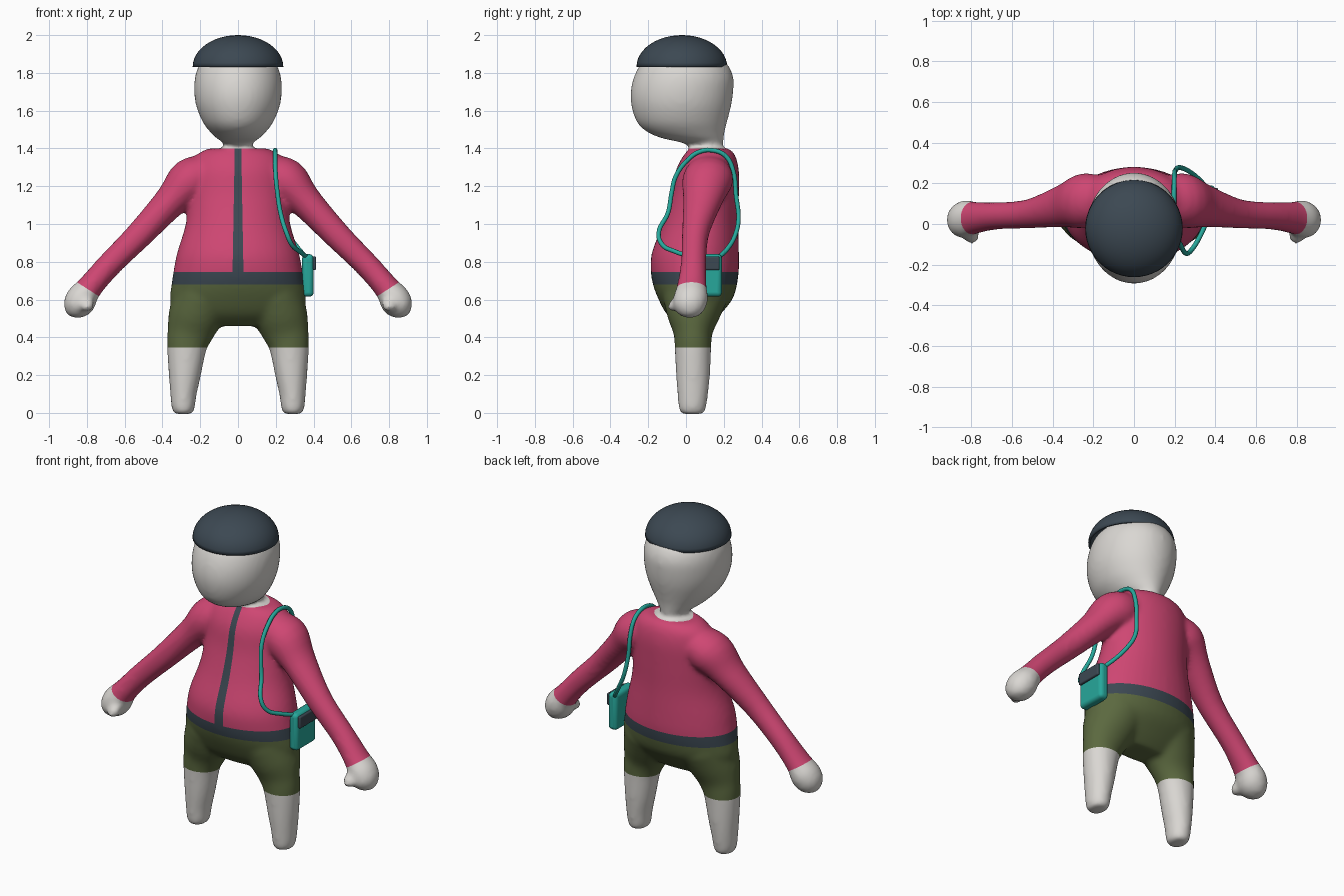
import bpy, bmesh, math
from mathutils import Vector

if "Cube" in bpy.data.objects:
    bpy.data.objects.remove(bpy.data.objects["Cube"])


def material(name, rgb):
    m = bpy.data.materials.new(name)
    m.use_nodes = True
    m.diffuse_color = (*rgb, 1)
    bsdf = next(n for n in m.node_tree.nodes if n.type == 'BSDF_PRINCIPLED')
    bsdf.inputs["Base Color"].default_value = (*rgb, 1)
    return m


skin = material("pale skin", (0.70, 0.68, 0.65))
pink = material("jacket pink", (0.62, 0.062, 0.17))
slate = material("dark slate", (0.045, 0.065, 0.085))
olive = material("shorts olive", (0.105, 0.14, 0.05))
teal = material("bag teal", (0.02, 0.39, 0.33))


def add_object(name, bm, mats):
    mesh = bpy.data.meshes.new(name)
    bmesh.ops.recalc_face_normals(bm, faces=bm.faces)
    bm.to_mesh(mesh)
    bm.free()
    ob = bpy.data.objects.new(name, mesh)
    bpy.context.collection.objects.link(ob)
    for m in mats:
        mesh.materials.append(m)
    return ob


def select_only(ob):
    bpy.ops.object.select_all(action='DESELECT')
    ob.select_set(True)
    bpy.context.view_layer.objects.active = ob


def spline(a, b, c, d, t):
    return 0.5 * (2 * b + (c - a) * t + (2 * a - 5 * b + 4 * c - d) * t * t
                  + (3 * b - a - 3 * c + d) * t ** 3)


def loft(bm, rows, side=1, sides=40, steps=4):
    """Rows are (x, y, z, half width, half depth); rings follow the path in xz."""
    rows = [rows[0]] + list(rows) + [rows[-1]]
    fine = [[spline(*q, s / steps) for q in zip(*rows[i:i + 4])]
            for i in range(len(rows) - 3) for s in range(steps)]
    fine.append(list(rows[-1]))
    rings = []
    for i, (x, y, z, w, d) in enumerate(fine):
        lo, hi = fine[max(i - 1, 0)], fine[min(i + 1, len(fine) - 1)]
        across = Vector((hi[2] - lo[2], 0, lo[0] - hi[0])).normalized()
        ring = []
        for k in range(sides):
            a = math.tau * k / sides
            p = Vector((x, y, z)) + across * w * math.cos(a) + Vector((0, d * math.sin(a), 0))
            p.x *= side
            ring.append(bm.verts.new(p))
        rings.append(ring)
    for r, s in zip(rings, rings[1:]):
        for k in range(sides):
            n = (k + 1) % sides
            bm.faces.new((r[k], r[n], s[n], s[k]))
    bm.faces.new(rings[0])
    bm.faces.new(rings[-1])


def upright(rows):
    """Rows are (z, centre x, half width, front y, back y)."""
    return [(cx, (f + b) / 2, z, w, (b - f) / 2) for z, cx, w, f, b in rows]


# Body: overlapping lofts fused into one smooth skin
bm = bmesh.new()
loft(bm, upright([
    (.46, 0, .22, -.03, .12), (.52, 0, .32, -.10, .18), (.60, 0, .36, -.145, .245),
    (.68, 0, .352, -.175, .27), (.76, 0, .34, -.187, .28), (.85, 0, .322, -.18, .28),
    (1.0, 0, .277, -.125, .277), (1.15, 0, .262, -.08, .28), (1.28, 0, .255, -.055, .28),
    (1.36, 0, .225, -.015, .262), (1.40, 0, .16, .02, .23)]))
loft(bm, upright([
    (1.34, 0, .085, .04, .20), (1.40, 0, .074, .035, .195), (1.43, 0, .08, -.02, .197),
    (1.455, 0, .115, -.13, .20), (1.49, 0, .15, -.21, .205), (1.54, 0, .187, -.26, .217),
    (1.62, 0, .22, -.288, .238), (1.70, 0, .232, -.293, .25), (1.78, 0, .227, -.275, .25),
    (1.85, 0, .20, -.235, .215), (1.91, 0, .13, -.15, .13)]))
for side in (1, -1):
    loft(bm, upright([
        (-.006, .29, .045, -.022, .09), (.02, .29, .06, -.038, .105), (.10, .289, .07, -.045, .117),
        (.20, .282, .085, -.053, .127), (.35, .271, .106, -.06, .134), (.42, .255, .122, -.066, .14),
        (.50, .23, .142, -.095, .175), (.60, .19, .16, -.12, .22)]), side)
    loft(bm, [
        (.14, .12, 1.28, .09, .11), (.25, .115, 1.23, .12, .135), (.355, .09, 1.122, .088, .105),
        (.52, .05, .945, .073, .072), (.68, .04, .785, .066, .068), (.785, .03, .665, .068, .08),
        (.825, .025, .61, .082, .092), (.85, .02, .56, .078, .085),
        (.863, .02, .52, .05, .055), (.866, .02, .505, .02, .02)], side)
    # thumb
    loft(bm, [(.81, -.02, .62, .03, .03), (.80, -.055, .575, .04, .042),
              (.797, -.065, .54, .024, .026)], side, 24)
body = add_object("body", bm, [skin, pink, slate, olive])
select_only(body)
remesh = body.modifiers.new("fuse", 'REMESH')
remesh.mode = 'VOXEL'
remesh.voxel_size = 0.014
smooth = body.modifiers.new("soften", 'SMOOTH')
smooth.factor = 0.5
smooth.iterations = 9
bpy.ops.object.modifier_apply(modifier="fuse")
bpy.ops.object.modifier_apply(modifier="soften")

# Clothing borders: cut the skin along planes, then colour by region
NECK, BELT_TOP, BELT_LOW, HEM = 1.4, .745, .68, .345
WRIST, WRIST_DIR = Vector((.795, 0, .655)), Vector((.54, 0, -.84))
ZIP, ZIP_DIR = Vector((.029, 0, BELT_TOP)), Vector((1, 0, .018))
bm = bmesh.new()
bm.from_mesh(body.data)


def cut(point, normal, keep):
    faces = [f for f in bm.faces if keep(f.calc_center_median())]
    geom = faces + list({e for f in faces for e in f.edges}) + list({v for f in faces for v in f.verts})
    bmesh.ops.bisect_plane(bm, geom=geom, dist=1e-5, plane_co=point, plane_no=normal)


for z in (NECK, BELT_TOP, BELT_LOW, HEM):
    cut((0, 0, z), (0, 0, 1), lambda c: abs(c.x) < .5)
for s in (1, -1):
    flip = Vector((s, 1, 1))
    cut(WRIST * flip, WRIST_DIR * flip, lambda c: c.x * s > .6)
    cut(ZIP * flip, ZIP_DIR * flip, lambda c: abs(c.x) < .1 and c.y < .1 and BELT_TOP < c.z < NECK)


def region(c):
    q = Vector((abs(c.x), c.y, c.z))
    if q.x > .5:
        return 0 if (q - WRIST).dot(WRIST_DIR) > 0 else 1
    if q.z > NECK or q.z < HEM:
        return 0
    if q.z < BELT_LOW:
        return 3
    if q.z < BELT_TOP:
        return 2
    return 2 if q.y < .1 and (q - ZIP).dot(ZIP_DIR) < 0 else 1


for f in bm.faces:
    f.material_index = region(f.calc_center_median())
    f.smooth = True
bm.to_mesh(body.data)
bm.free()

# Cap: hollow dome
bm = bmesh.new()
bmesh.ops.create_uvsphere(bm, u_segments=48, v_segments=24, radius=1)
bmesh.ops.delete(bm, geom=[v for v in bm.verts if v.co.z < -.01], context='VERTS')
for v in bm.verts:
    v.co = Vector((v.co.x * .24, v.co.y * .24 - .022, 1.832 + v.co.z * .168))
cap = add_object("cap", bm, [slate])
shell = cap.modifiers.new("thickness", 'SOLIDIFY')
shell.thickness = 0.012
shell.offset = -1
select_only(cap)
bpy.ops.object.shade_smooth_by_angle(angle=math.radians(40))


# Shoulder bag and flap
def rounded_box(name, centre, size, radius, mat):
    bm = bmesh.new()
    bmesh.ops.create_cube(bm, size=1)
    for v in bm.verts:
        v.co = Vector(centre) + v.co * Vector(size)
    ob = add_object(name, bm, [mat])
    bevel = ob.modifiers.new("rounding", 'BEVEL')
    bevel.width = radius
    bevel.segments = 4
    select_only(ob)
    bpy.ops.object.shade_smooth_by_angle(angle=math.radians(40))


rounded_box("bag", (.37, .095, .728), (.06, .19, .225), .022, teal)
rounded_box("bag_flap", (.404, .095, .792), (.02, .165, .072), .008, slate)

# Strap looping over the shoulder
path = [(.365, .03, .825), (.325, -.06, .855), (.285, -.125, .89), (.258, -.145, .95),
        (.225, -.095, 1.06), (.208, -.075, 1.17), (.20, -.055, 1.25), (.197, .01, 1.34),
        (.197, .07, 1.382), (.197, .14, 1.39), (.198, .21, 1.36), (.20, .25, 1.28),
        (.205, .265, 1.15), (.225, .278, 1.03), (.27, .26, .94), (.32, .22, .87), (.36, .175, .825)]
curve = bpy.data.curves.new("bag_strap", 'CURVE')
curve.dimensions = '3D'
curve.bevel_depth = 0.012
curve.bevel_resolution = 3
curve.use_fill_caps = True
line = curve.splines.new('BEZIER')
line.bezier_points.add(len(path) - 1)
for bp, co in zip(line.bezier_points, path):
    bp.co = co
    bp.handle_left_type = bp.handle_right_type = 'AUTO'
line.resolution_u = 6
curve.materials.append(teal)
strap = bpy.data.objects.new("bag_strap", curve)
bpy.context.collection.objects.link(strap)
